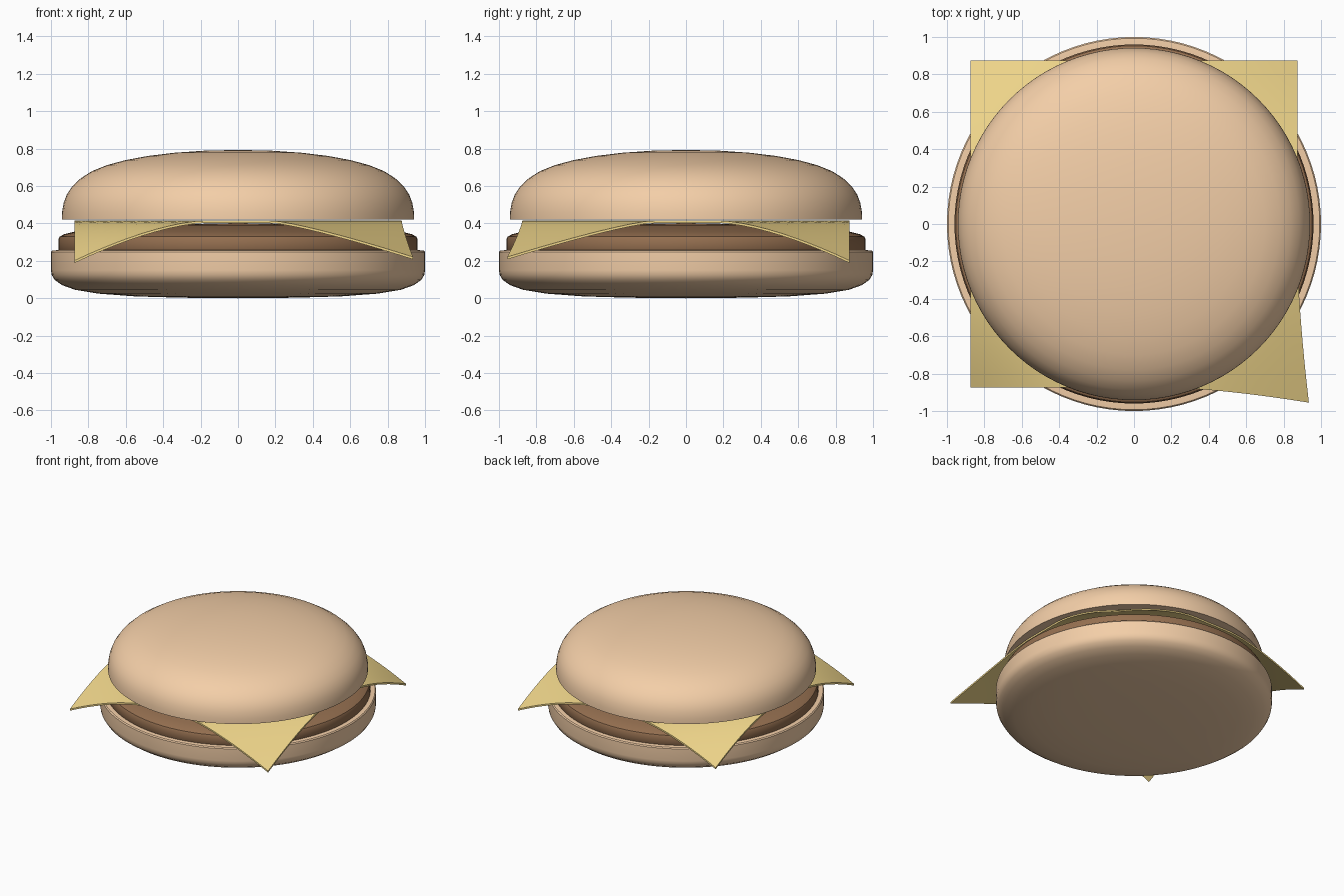
import bpy, bmesh, math

if "Cube" in bpy.data.objects:
    bpy.data.objects.remove(bpy.data.objects["Cube"])


def finish(name, bm, color, angle):
    bmesh.ops.recalc_face_normals(bm, faces=bm.faces)
    mesh = bpy.data.meshes.new(name)
    bm.to_mesh(mesh)
    bm.free()
    obj = bpy.data.objects.new(name, mesh)
    bpy.context.collection.objects.link(obj)
    mat = bpy.data.materials.get(color[0]) or bpy.data.materials.new(color[0])
    mat.diffuse_color = (*color[1], 1)
    mat.use_nodes = True
    mat.node_tree.nodes["Principled BSDF"].inputs["Base Color"].default_value = mat.diffuse_color
    mesh.materials.append(mat)
    bpy.ops.object.select_all(action='DESELECT')
    obj.select_set(True)
    bpy.context.view_layer.objects.active = obj
    bpy.ops.object.shade_smooth_by_angle(angle=math.radians(angle))
    return obj


def lathe(name, profile, color, steps=96):
    """Spin an (r, z) profile, starting and ending on the axis, around z."""
    bm = bmesh.new()
    verts = [bm.verts.new((r, 0, z)) for r, z in profile]
    edges = [bm.edges.new(pair) for pair in zip(verts, verts[1:])]
    bmesh.ops.spin(bm, geom=verts + edges, cent=(0, 0, 0), axis=(0, 0, 1),
                   angle=math.tau, steps=steps, use_duplicate=False)
    bmesh.ops.remove_doubles(bm, verts=bm.verts, dist=0.0005)
    return finish(name, bm, color, 35)


BUN = ("bun_crust", (0.90, 0.62, 0.39))
MEAT = ("grilled_meat", (0.30, 0.16, 0.08))
CHEESE = ("cheese_yellow", (0.88, 0.68, 0.26))

# Bottom bun: slightly bulging underside, upright wall, flat top
lathe("bottom_bun", [(0, 0), (0.3, 0.003), (0.55, 0.010), (0.75, 0.025),
                     (0.87, 0.045), (0.94, 0.070), (0.98, 0.098), (0.996, 0.125),
                     (1, 0.15), (1, 0.247), (0.993, 0.255), (0.97, 0.257), (0, 0.257)], BUN)

# Patty: rounded rim and gently domed top
lathe("patty", [(0, 0.24), (0.95, 0.24), (0.96, 0.255), (0.96, 0.315), (0.953, 0.33),
                (0.93, 0.342), (0.87, 0.357), (0.75, 0.374), (0.5, 0.392), (0, 0.402)], MEAT)

# Top bun: flat underside and broad dome
lathe("top_bun", [(0, 0.42), (0.942, 0.42), (0.941, 0.46), (0.932, 0.51), (0.915, 0.555),
                  (0.885, 0.60), (0.84, 0.642), (0.78, 0.68), (0.70, 0.712), (0.60, 0.739),
                  (0.48, 0.761), (0.34, 0.778), (0.18, 0.789), (0, 0.793)], BUN)

# Cheese slice: square sheet with drooping corners, front right one pulled outward
bm = bmesh.new()
bmesh.ops.create_grid(bm, x_segments=24, y_segments=24, size=0.875)
for v in bm.verts:
    x, y = v.co.x, v.co.y
    s = abs(x) + abs(y)
    t = max(0, (s - 1.05) / 0.70)
    drop = 0.215 * t ** 1.55
    if x > 0 and y < 0:
        drop = 0.195 * t ** 1.3
        v.co.x += 0.06 * t ** 1.6
        v.co.y -= 0.08 * t ** 1.6
    v.co.z = 0.416 - drop
geom = bmesh.ops.extrude_face_region(bm, geom=bm.faces[:])["geom"]
for v in geom:
    if isinstance(v, bmesh.types.BMVert):
        v.co.z -= 0.013
finish("cheese_slice", bm, CHEESE, 30)
